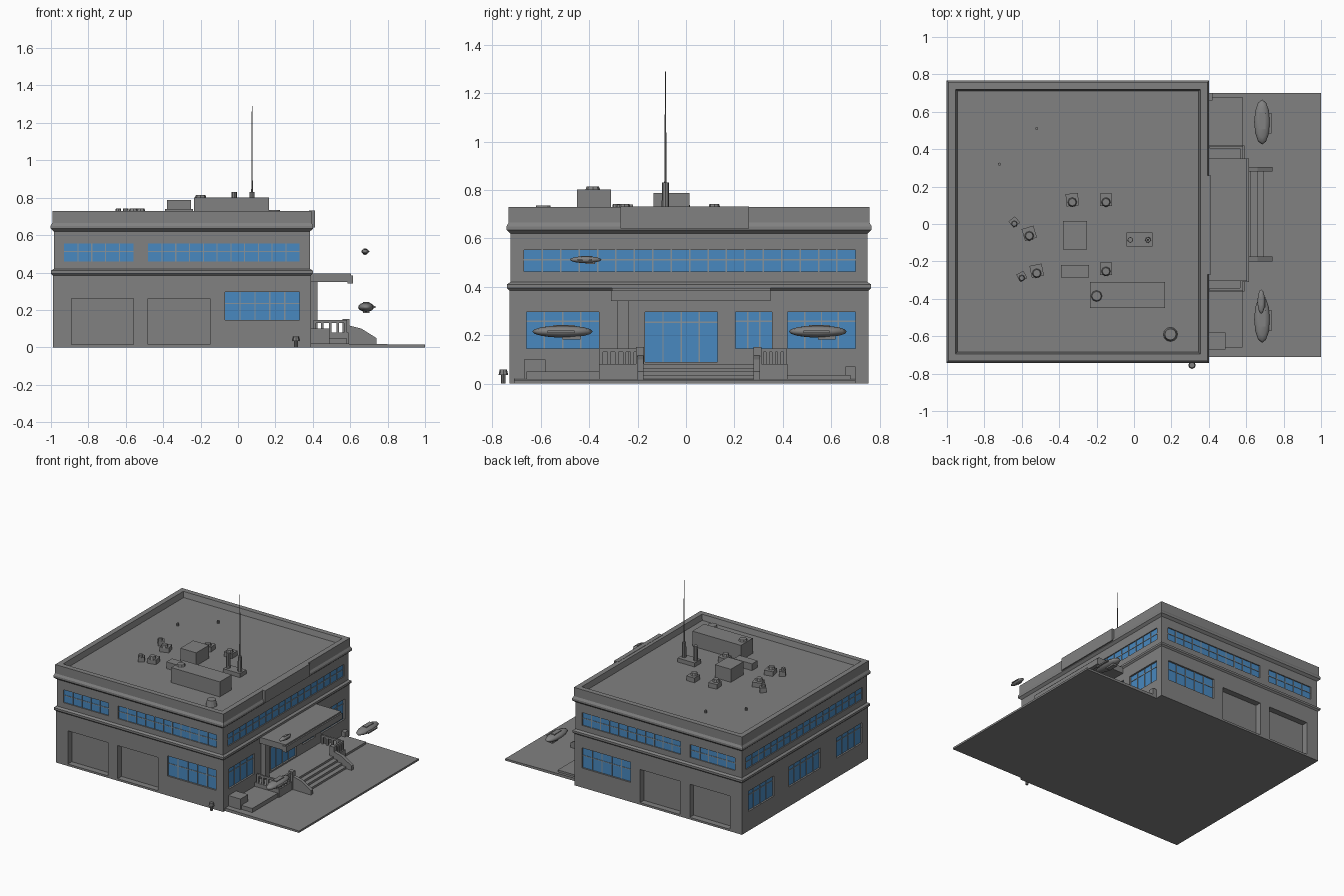
import bpy, bmesh, math
from mathutils import Matrix, Vector

cube = bpy.data.objects.get("Cube")
if cube:
    bpy.data.objects.remove(cube, do_unlink=True)


def material(name, rgb):
    m = bpy.data.materials.new(name)
    m.use_nodes = True
    m.diffuse_color = (*rgb, 1)
    m.node_tree.nodes["Principled BSDF"].inputs["Base Color"].default_value = (*rgb, 1)
    return m


GREY = material("concrete grey", (0.22, 0.22, 0.22))
BLUE = material("window blue", (0.065, 0.25, 0.53))
FRAME = material("frame grey", (0.24, 0.29, 0.33))


def finish(name, bm, mat=GREY):
    bmesh.ops.recalc_face_normals(bm, faces=bm.faces)
    mesh = bpy.data.meshes.new(name)
    bm.to_mesh(mesh)
    bm.free()
    mesh.materials.append(mat)
    ob = bpy.data.objects.new(name, mesh)
    bpy.context.collection.objects.link(ob)
    return ob


def add_box(bm, a, b, turn=0):
    a, b = Vector(a), Vector(b)
    size = [abs(v) for v in b - a]
    m = Matrix.Translation((a + b) / 2) @ Matrix.Rotation(turn, 4, 'Z') @ Matrix.Diagonal((*size, 1))
    bmesh.ops.create_cube(bm, size=1, matrix=m)


def box(name, a, b, mat=GREY, turn=0):
    bm = bmesh.new()
    add_box(bm, a, b, turn)
    return finish(name, bm, mat)


def cone(name, x, y, z0, z1, r0, r1, sides=12):
    bm = bmesh.new()
    bmesh.ops.create_cone(bm, cap_ends=True, segments=sides, radius1=r0, radius2=r1,
                          depth=z1 - z0, matrix=Matrix.Translation((x, y, (z0 + z1) / 2)))
    return finish(name, bm)


def prism(name, profile, y0, y1):
    """Extrude an x-z outline along y."""
    bm = bmesh.new()
    face = bm.faces.new([bm.verts.new((x, y0, z)) for x, z in profile])
    ext = bmesh.ops.extrude_face_region(bm, geom=[face])["geom"]
    bmesh.ops.translate(bm, vec=(0, y1 - y0, 0), verts=[v for v in ext if isinstance(v, bmesh.types.BMVert)])
    return finish(name, bm)


# Building shell: one rectangle lofted through (height, outward offset) pairs
X0, X1, Y0, Y1 = -0.99, 0.39, -0.73, 0.755
LOFT = [(0, 0), (0.385, 0), (0.395, 0.01), (0.41, 0.01), (0.42, -0.005), (0.62, -0.005),
        (0.635, 0.012), (0.65, 0.012), (0.665, 0.003), (0.73, 0.003), (0.73, -0.035), (0.69, -0.045)]
bm = bmesh.new()
rings = []
for z, o in LOFT:
    rings.append([bm.verts.new(p) for p in ((X0 - o, Y0 - o, z), (X1 + o, Y0 - o, z),
                                            (X1 + o, Y1 + o, z), (X0 - o, Y1 + o, z))])
for low, high in zip(rings, rings[1:]):
    for i in range(4):
        j = (i + 1) % 4
        bm.faces.new((low[i], low[j], high[j], high[i]))
bm.faces.new(rings[0])
bm.faces.new(rings[-1])
shell = finish("building_shell", bm)

cutters = bmesh.new()


def on_wall(side, u, d, z):
    """Point on a wall: u along it, d outward from it."""
    return {"front": (u, Y0 - d, z), "back": (u, Y1 + d, z),
            "left": (X0 - d, u, z), "right": (X1 + d, u, z)}[side]


def window(side, u0, u1, z0, z1, cols, bar):
    add_box(cutters, on_wall(side, u0, 0.04, z0), on_wall(side, u1, -0.017, z1))
    box(side + "_window_pane", on_wall(side, u0, -0.021, z0), on_wall(side, u1, -0.013, z1), BLUE)
    bm = bmesh.new()
    w = 0.003
    for i in range(1, cols):
        u = u0 + (u1 - u0) * i / cols
        add_box(bm, on_wall(side, u - w, -0.018, z0), on_wall(side, u + w, -0.009, z1))
    z = z0 + (z1 - z0) * bar
    add_box(bm, on_wall(side, u0, -0.018, z - w), on_wall(side, u1, -0.01, z + w))
    finish(side + "_window_bars", bm, FRAME)


# Front and back walls match: two window strips, one low window, two vehicle bays
for side in ("front", "back"):
    window(side, -0.93, -0.56, 0.46, 0.555, 5, 0.55)
    window(side, -0.48, 0.33, 0.46, 0.555, 11, 0.55)
    window(side, -0.07, 0.33, 0.145, 0.295, 5, 0.6)
    for u in (-0.89, -0.48):
        add_box(cutters, on_wall(side, u, 0.04, 0.015), on_wall(side, u + 0.33, -0.045, 0.262))

# Entrance wall and the plain wall opposite
for side in ("left", "right"):
    window(side, -0.67, 0.70, 0.463, 0.553, 18, 0.55)
    window(side, -0.66, -0.36, 0.145, 0.295, 4, 0.75)
window("left", -0.17, 0.20, 0.145, 0.295, 5, 0.75)
window("left", 0.38, 0.68, 0.145, 0.295, 4, 0.75)
window("right", 0.42, 0.70, 0.145, 0.295, 4, 0.75)
window("right", 0.205, 0.355, 0.145, 0.295, 3, 0.75)
window("right", -0.17, 0.13, 0.09, 0.295, 4, 0.8)

cutter = finish("opening_cutter", cutters)
mod = shell.modifiers.new("openings", 'BOOLEAN')
mod.object = cutter
mod.solver = 'EXACT'
bpy.context.view_layer.objects.active = shell
bpy.ops.object.modifier_apply(modifier=mod.name)
bpy.data.objects.remove(cutter, do_unlink=True)

# Forecourt, canopy, parapet plate and pilaster
prism("forecourt", [(0.38, 0), (1, 0), (1, 0.014), (0.38, 0.022)], -0.71, 0.70)
box("entrance_canopy", (0.38, -0.305, 0.35), (0.605, 0.35, 0.395))
box("canopy_lip", (0.585, -0.31, 0.342), (0.615, 0.35, 0.385))
box("parapet_plate", (0.38, -0.27, 0.64), (0.412, 0.26, 0.732))
box("entrance_pilaster", (0.38, -0.285, 0.02), (0.425, -0.235, 0.35))

# Landing, steps and sloping side walls
box("entrance_landing", (0.38, -0.36, 0.01), (0.59, 0.42, 0.08))
for i in range(3):
    box("entrance_step", (0.58, -0.18, 0.01), (0.625 + 0.035 * i, 0.29, 0.065 - 0.016 * i))
for y in (-0.2, 0.28):
    prism("step_side_wall", [(0.58, 0.01), (0.74, 0.01), (0.74, 0.05), (0.66, 0.1), (0.58, 0.12)], y, y + 0.025)

# Planter beds beside the landing
box("right_planter", (0.38, -0.66, 0.01), (0.58, -0.36, 0.05))
box("left_planter", (0.38, 0.42, 0.01), (0.58, 0.68, 0.035))
box("planter_wall", (0.38, -0.67, 0.01), (0.49, -0.58, 0.1))
box("corner_block", (0.38, 0.66, 0.01), (0.42, 0.7, 0.07))


# Railings: a top rail with evenly spaced posts
def railing(x0, y0, x1, y1, posts):
    bm = bmesh.new()
    r = 0.007
    add_box(bm, (x0 - r, y0 - r, 0.13), (x1 + r, y1 + r, 0.145))
    for i in range(posts):
        t = i / (posts - 1)
        x, y = x0 + (x1 - x0) * t, y0 + (y1 - y0) * t
        add_box(bm, (x - r, y - r, 0.07), (x + r, y + r, 0.135))
    finish("landing_railing", bm)


for outer, inner in ((-0.35, -0.19), (0.29, 0.41)):
    railing(0.575, outer, 0.575, inner, 6)
    end = outer if outer < 0 else inner
    railing(0.41, end, 0.575, end, 5)
for y in (-0.19, 0.295):
    box("railing_end_post", (0.56, y - 0.016, 0.02), (0.595, y + 0.016, 0.152))


# Floating craft: tapered hull with a cabin, a keel and a side fin
def craft(x, y, z, length, width, height):
    bm = bmesh.new()
    scale = Matrix.Diagonal((width / 2, length / 2, height / 2, 1))
    bmesh.ops.create_uvsphere(bm, u_segments=12, v_segments=8, radius=1,
                              matrix=Matrix.Translation((x, y, z)) @ scale)
    add_box(bm, (x - width * 0.2, y - length * 0.15, z), (x + width * 0.2, y + length * 0.2, z + height * 0.55))
    add_box(bm, (x - width * 0.2, y, z - height * 0.65), (x + width * 0.2, y + length * 0.3, z))
    add_box(bm, (x, y - length * 0.25, z - height * 0.1), (x + width * 0.6, y + length * 0.2, z + height * 0.1))
    ob = finish("floating_craft", bm)
    for p in ob.data.polygons:
        p.use_smooth = len(p.vertices) < 5 and p.area < width * length * 0.04


craft(0.685, -0.51, 0.215, 0.25, 0.085, 0.05)
craft(0.685, 0.545, 0.215, 0.24, 0.085, 0.05)
craft(0.68, -0.415, 0.512, 0.13, 0.04, 0.028)

# Rooftop plant
box("roof_plant_room", (-0.235, -0.45, 0.68), (0.165, -0.31, 0.802))
box("roof_cooling_box", (-0.38, -0.135, 0.68), (-0.25, 0.015, 0.787))
box("roof_flat_unit", (-0.39, -0.285, 0.68), (-0.24, -0.22, 0.74))
cone("plant_room_vent", -0.2, -0.385, 0.79, 0.815, 0.035, 0.025, 8)
cone("roof_dome_vent", 0.195, -0.59, 0.68, 0.735, 0.04, 0.03)
for x, y, turn in ((-0.33, 0.13, 0.1), (-0.15, 0.13, 0), (-0.15, -0.24, 0), (-0.56, -0.05, 0.3),
                   (-0.52, -0.25, 0.2), (-0.6, -0.28, 0.5), (-0.64, 0.01, 0.7)):
    s = 0.022 if x < -0.59 else 0.033
    box("roof_fan_unit", (x - s, y - s, 0.68), (x + s, y + s, 0.725), turn=turn)
    cone("roof_fan_cap", x, y - s * 0.4, 0.72, 0.743, s * 0.8, s * 0.6, 8)
for x, y in ((-0.52, 0.51), (-0.72, 0.32)):
    cone("roof_pipe", x, y, 0.68, 0.71, 0.008, 0.008, 8)

# Mast and its base
box("mast_base", (-0.04, -0.12, 0.68), (0.1, -0.045, 0.72))
for x in (-0.02, 0.075):
    cone("mast_base_post", x, -0.085, 0.71, 0.83, 0.016, 0.014, 8)
cone("antenna_mast", 0.075, -0.085, 0.82, 1.29, 0.005, 0.0015, 6)

# Kerbside post near the front corner
cone("kerb_post", 0.31, -0.755, 0, 0.04, 0.009, 0.009, 8)
cone("kerb_post_cap", 0.31, -0.755, 0.035, 0.058, 0.02, 0.015, 8)
